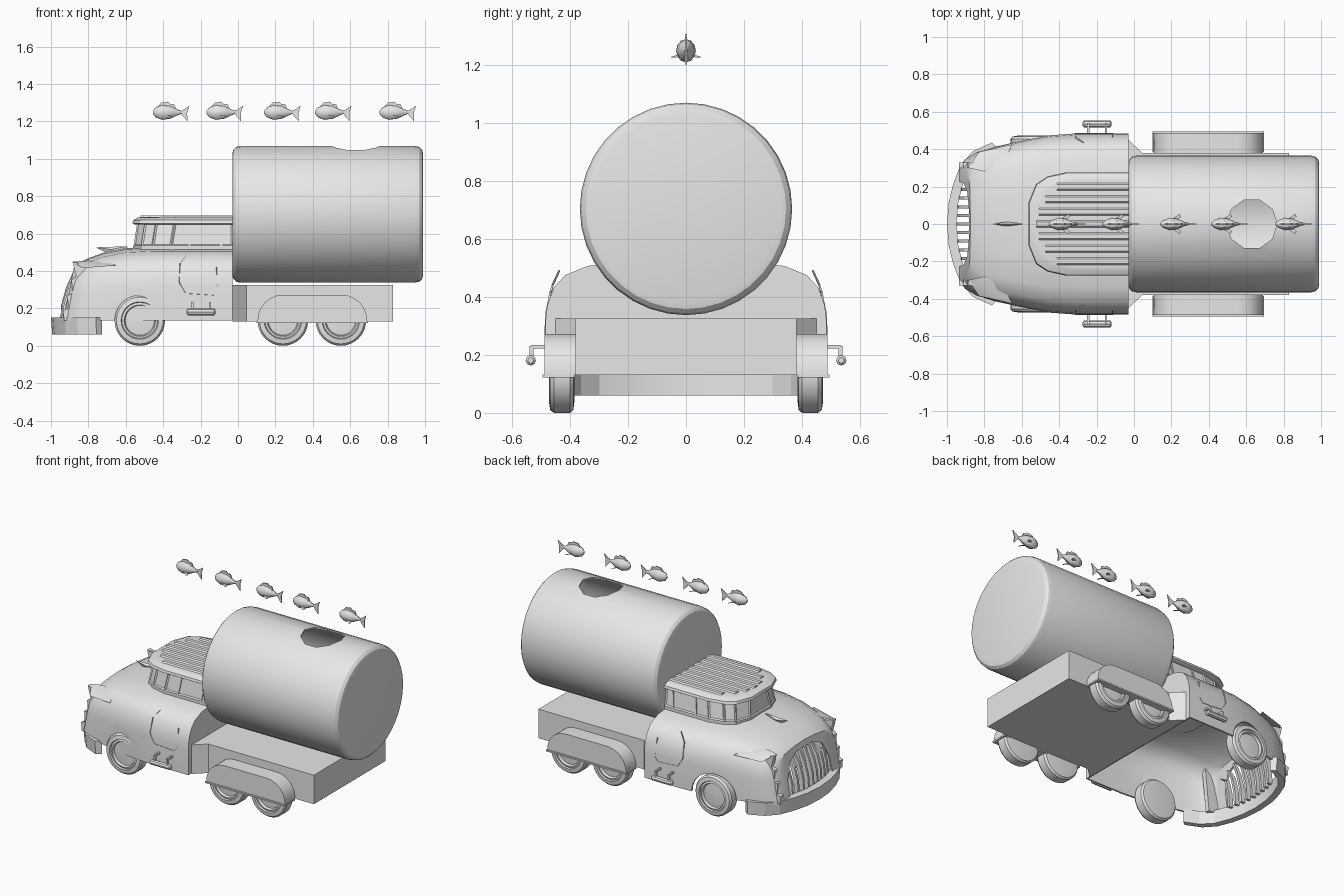
import bpy, bmesh
from math import sin, cos, pi, radians
from mathutils import Vector

if "Cube" in bpy.data.objects:
    bpy.data.objects.remove(bpy.data.objects["Cube"])

GREY = (0.8, 0.8, 0.8, 1)
grey = bpy.data.materials.new("plain grey")
grey.use_nodes = True
grey.diffuse_color = GREY
grey.node_tree.nodes["Principled BSDF"].inputs["Base Color"].default_value = GREY


def place(axis, d, p, q):
    return {"x": (d, p, q), "y": (p, d, q), "z": (p, q, d)}[axis]


def loft(bm, rings, closed=True, caps=True):
    rows = [[bm.verts.new(p) for p in ring] for ring in rings]
    n = len(rows[0])
    for a, b in zip(rows, rows[1:]):
        for i in range(n if closed else n - 1):
            j = (i + 1) % n
            bm.faces.new((a[i], a[j], b[j], b[i]))
    if caps:
        bm.faces.new(rows[0])
        bm.faces.new(rows[-1])
    return bm


def prism(bm, axis, pts, lo, hi):
    return loft(bm, [[place(axis, d, *p) for p in pts] for d in (lo, hi)])


def box(bm, x0, x1, y0, y1, z0, z1):
    return prism(bm, "z", [(x0, y0), (x1, y0), (x1, y1), (x0, y1)], z0, z1)


def lathe(bm, axis, profile, centre, sides):
    # rings of (distance along axis, radius) around a centre line
    return loft(bm, [[place(axis, d, centre[0] + r * cos(2 * pi * i / sides),
                            centre[1] + r * sin(2 * pi * i / sides))
                      for i in range(sides)] for d, r in profile])


def hull(bm, pts):
    verts = [bm.verts.new(p) for p in pts]
    bmesh.ops.convex_hull(bm, input=verts)
    return bm


def make(name, bm, mirror=False, angle=30):
    if mirror:
        twin = bmesh.ops.duplicate(bm, geom=bm.verts[:] + bm.edges[:] + bm.faces[:])
        for v in twin["geom"]:
            if isinstance(v, bmesh.types.BMVert):
                v.co.y = -v.co.y
    bmesh.ops.recalc_face_normals(bm, faces=bm.faces[:])
    mesh = bpy.data.meshes.new(name)
    bm.to_mesh(mesh)
    bm.free()
    mesh.materials.append(grey)
    ob = bpy.data.objects.new(name, mesh)
    bpy.context.collection.objects.link(ob)
    smooth(ob, angle)
    return ob


def select(ob):
    bpy.ops.object.select_all(action="DESELECT")
    bpy.context.view_layer.objects.active = ob
    ob.select_set(True)


def smooth(ob, angle=30):
    select(ob)
    bpy.ops.object.shade_smooth_by_angle(angle=radians(angle))


def shell_and_cut(ob, wall, cutters):
    # hollow the part, then cut its openings
    select(ob)
    mod = ob.modifiers.new("wall", "SOLIDIFY")
    mod.thickness, mod.offset = wall, -1
    bpy.ops.object.modifier_apply(modifier=mod.name)
    for c in cutters:
        mod = ob.modifiers.new("cut", "BOOLEAN")
        mod.operation, mod.solver, mod.object = "DIFFERENCE", "EXACT", c
        bpy.ops.object.modifier_apply(modifier=mod.name)
    for c in cutters:
        bpy.data.objects.remove(c)
    smooth(ob)


def new():
    return bmesh.new()


# tank with a hatch opening
tank = make("tank", lathe(new(), "x", [(-.03, .325), (-.025, .345), (-.01, .36), (.015, .366),
            (.945, .366), (.97, .36), (.985, .345), (.99, .325)], (0, .703), 36))
hatch = make("hatch_cutter", lathe(new(), "z", [(.9, .135), (1.2, .135)], (.63, 0), 10))
shell_and_cut(tank, .01, [hatch])

# flat bed, flared where it meets the cab
bed = [(-.03, .45), (.045, .38), (.83, .38)]
make("bed", prism(new(), "z", bed + [(x, -y) for x, y in reversed(bed)], .13, .325))

# cab body: half section swept through stations of (x, half width, top height)
half = [(1, 0), (1, .45), (.985, .6), (.94, .75), (.86, .86), (.7, .94), (.35, .985)]
section = half + [(0, 1)] + [(-u, v) for u, v in reversed(half)]
stations = [(-.03, .485, .53), (-.3, .485, .53), (-.45, .474, .53), (-.6, .445, .522),
            (-.72, .412, .497), (-.8, .382, .468), (-.85, .345, .445), (-.875, .3, .43)]
FLOOR = .135
rings = []
for x, w, top in stations:
    lean = .06 * max(0, (-x - .6) / .275)
    rings.append([(x - lean * (1 - v), u * w, FLOOR + v * (top - FLOOR)) for u, v in section])
body = make("cab_body", loft(new(), rings, closed=False))
AXLE, FRONT = .135, -.525
arches = make("arch_cutter", lathe(new(), "y", [(.36, .148), (.6, .148)], (FRONT, AXLE), 32), True)
mouth = [(-.23, .05), (.23, .05), (.22, .25), (.17, .35), (.08, .39),
         (-.08, .39), (-.17, .35), (-.22, .25)]
grille_cut = make("grille_cutter", prism(new(), "x", mouth, -1.2, -.83))
shell_and_cut(body, .012, [arches, grille_cut])

# grille bars
bm = new()
for i in range(-4, 5):
    y = i * .046
    back = .06 * (i / 4) ** 2
    top = .4 - .1 * (i / 4) ** 2
    bar = [(-.95, .13), (-.945, .22), (-.92, .31), (-.88, top), (-.86, top),
           (-.895, .3), (-.915, .22), (-.92, .13)]
    prism(bm, "y", [(x + back * .4, z) for x, z in bar], y - .008, y + .008)
make("grille_bars", bm)

# front bumper
edge = [(-.76, .435), (-.86, .39), (-.925, .32), (-.965, .22), (-.99, .12), (-1, 0)]
outer = edge + [(x, -y) for x, y in reversed(edge[:-1])]
bm = new()
loft(bm, [[place("z", z, x * s + t, y * s) for z, s, t in
           ((.06, .985, -.008), (.15, 1, 0), (.15, .93, -.02), (.06, .93, -.02))]
          for x, y in outer])
make("front_bumper", bm, angle=12)

# toothed corner crests, spiked brows and hood ornament
teeth = [(-.885, .45), (-.865, .37), (-.89, .35), (-.885, .28), (-.912, .27), (-.908, .2),
         (-.935, .19), (-.93, FLOOR), (-.84, FLOOR), (-.81, .43)]
make("corner_crests", prism(new(), "y", teeth, .3, .33), True)
make("brows", hull(new(), [(-.885, .3, .45), (-.65, .425, .43), (-.7, .33, .45),
                           (-.8, .28, .455), (-.83, .385, .415)]), True)
make("hood_ornament", hull(new(), [(-.76, 0, .526), (-.59, 0, .532), (-.68, .012, .515),
                                   (-.68, -.012, .515), (-.6, 0, .5), (-.7, 0, .495)]))


# cabin and roof share one plan outline
def plan(grow, z):
    side = [(-.03, .262), (-.35, .262), (-.45, .24), (-.51, .2), (-.55, .1)]
    side = [(x if i == 0 else x - grow, y + grow) for i, (x, y) in enumerate(side)]
    return [(x, y, z) for x, y in side + [(x, -y) for x, y in reversed(side)]]


bm = loft(new(), [plan(.008, .5), plan(.008, .535), plan(-.012, .665)])
bmesh.ops.recalc_face_normals(bm, faces=bm.faces[:])
panes = [f for f in bm.faces if f.calc_center_median().z > .55 and abs(f.normal.z) < .5
         and f.normal.x < .5]
bmesh.ops.inset_individual(bm, faces=panes, thickness=.012, depth=-.006)
make("cabin", bm)
make("roof", loft(new(), [plan(.002, .648), plan(.014, .655), plan(.01, .672),
                          plan(-.015, .685), plan(-.03, .688)]))
bm = new()
for i in range(-3, 4):
    y, start = i * .066, -.52 + .012 * i * i
    hull(bm, [(x, y + w, z) for x in (start, -.03)
              for w, z in ((-.024, .684), (.024, .684), (-.012, .696), (.012, .696))])
make("roof_ribs", bm)

# side door seams and window posts
bm = new()
seam = [(-.27, .49), (-.31, .44), (-.315, .34), (-.28, .28), (-.13, .27), (-.11, .3), (-.115, .42)]
for (x0, z0), (x1, z1) in zip(seam, seam[1:]):
    y0, y1 = [.486 - max(0, z - .32) ** 2 * 1.6 for z in (z0, z1)]
    hull(bm, [(x + a, y + b, z + a) for x, y, z in ((x0, y0, z0), (x1, y1, z1))
              for a, b in ((-.002, -.006), (.002, -.006), (0, .001))])
for x in (-.26, -.09):
    hull(bm, [(x + s + t, y, z) for s in (-.006, .006)
              for t, y, z in ((0, .27, .535), (0, .26, .535), (.015, .252, .655), (.015, .24, .655))])
make("door_lines", bm, True)

# side steps on bent brackets
bm = lathe(new(), "x", [(-.275, .01), (-.268, .018), (-.127, .018), (-.12, .01)], (.535, .181), 8)
for x in (-.245, -.15):
    box(bm, x - .006, x + .006, .48, .535, .222, .234)
    box(bm, x - .006, x + .006, .525, .54, .18, .23)
make("side_steps", bm, True)

# wheels: tyre, rim and dished hub
tread = [(.385, .1), (.388, .125), (.4, .135), (.455, .135), (.468, .125), (.472, .1),
         (.462, .096), (.466, .084), (.45, .078), (.455, .02)]
for name, x in (("front_wheels", FRONT), ("middle_wheels", .24), ("rear_wheels", .55)):
    make(name, lathe(new(), "y", tread, (x, AXLE), 32), True)

# rear fenders with a lip along the bottom
R = .135
arch = [(.105, .13)]
arch += [(.105 + R - R * cos(a * pi / 12), .137 + R * sin(a * pi / 12)) for a in range(7)]
arch += [(.795 - x, z) for x, z in reversed(arch)]
bm = prism(new(), "y", arch, .37, .487)
box(bm, .1, .695, .385, .495, .122, .132)
make("rear_fenders", bm, True)

# a row of floating fish
fish = None
for i, x in enumerate((-.355, -.068, .24, .512, .857)):
    if i == 0:
        spine = [(-.1, .008, .006), (-.085, .027, .02), (-.05, .04, .034),
                 (-.005, .034, .027), (.03, .017, .011), (.055, .007, .005)]
        bm = loft(new(), [[(d, w * cos(k * pi / 6), h * sin(k * pi / 6)) for k in range(12)]
                          for d, h, w in spine])
        prism(bm, "y", [(-.08, .025), (-.055, .052), (-.02, .057), (-.008, .045), (.012, .044),
                        (.025, .015)], -.004, .004)
        prism(bm, "y", [(.045, .004), (.07, .018), (.095, .036), (.083, -.004), (.085, -.048),
                        (.06, -.02)], -.003, .003)
        for s in (-1, 1):
            hull(bm, [(-.04, s * .025, -.012), (.005, s * .054, -.022), (.012, s * .04, -.024),
                      (-.01, s * .02, -.02)])
        fish = make("fish", bm)
        ob = fish
    else:
        ob = bpy.data.objects.new("fish", fish.data)
        bpy.context.collection.objects.link(ob)
    ob.location = (x, 0, 1.248)
